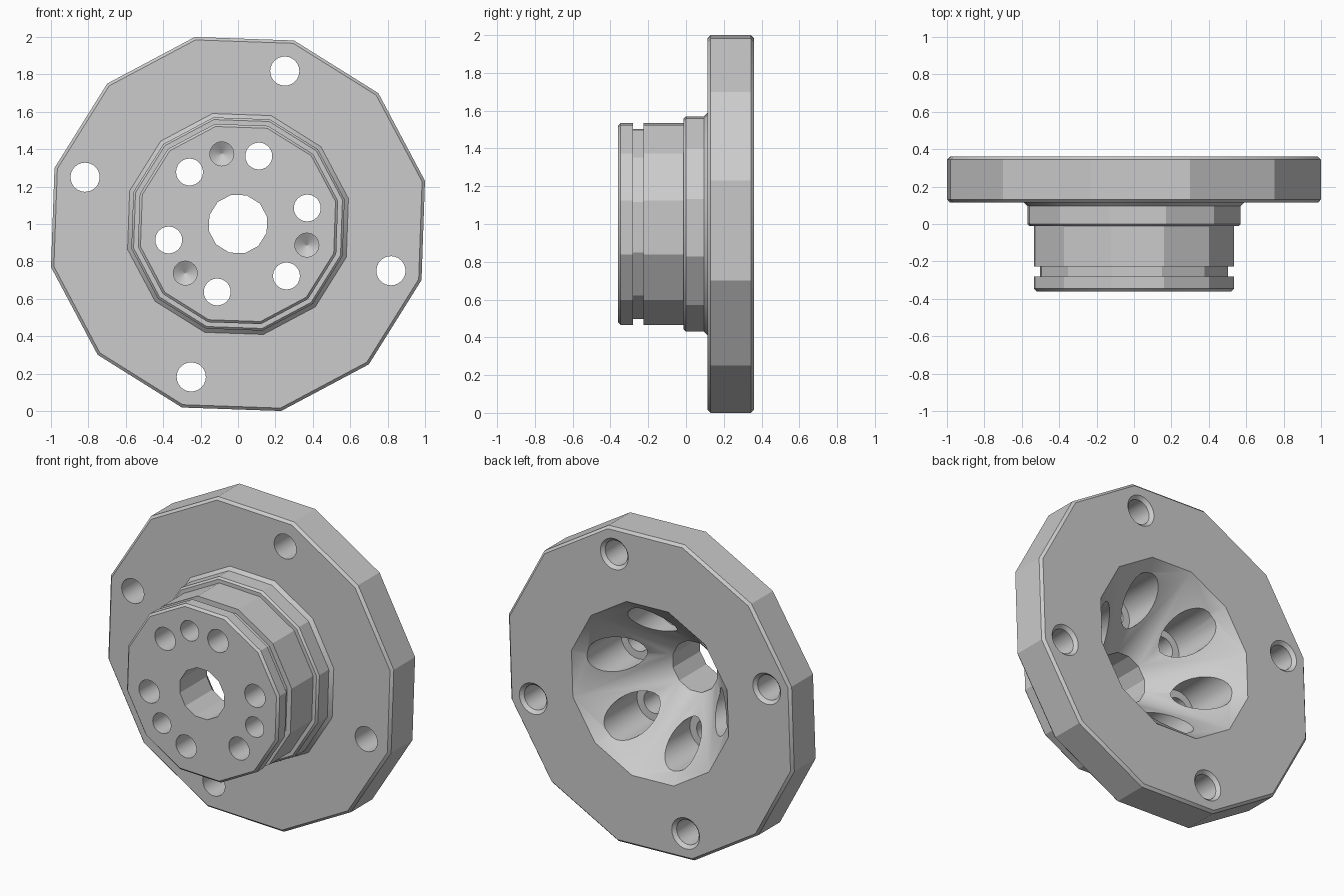
import bpy
import bmesh
from math import sin, cos, radians

cube = bpy.data.objects.get("Cube")
if cube:
    bpy.data.objects.remove(cube)

PHASE = 13      # rotation shared by all facets and hole patterns, in degrees
AXIS_Z = 1.0    # height of the turning axis

steel = bpy.data.materials.new("grey_steel")
steel.use_nodes = True
steel.diffuse_color = (0.6, 0.6, 0.6, 1)
steel.node_tree.nodes["Principled BSDF"].inputs["Base Color"].default_value = (0.6, 0.6, 0.6, 1)


def lathe(name, profile, sides, x=0, z=0, ring=False):
    """Turn (radius, y) points about an axis along y; cap the ends or close the ring."""
    bm = bmesh.new()
    angles = [radians(PHASE + 360 * i / sides) for i in range(sides)]
    loops = [[bm.verts.new((x + r * cos(a), y, AXIS_Z + z + r * sin(a))) for a in angles]
             for r, y in profile]
    pairs = list(zip(loops, loops[1:]))
    if ring:
        pairs.append((loops[-1], loops[0]))
    else:
        bm.faces.new(loops[0])
        bm.faces.new(loops[-1])
    for low, high in pairs:
        for i in range(sides):
            j = (i + 1) % sides
            bm.faces.new((low[i], low[j], high[j], high[i]))
    bmesh.ops.recalc_face_normals(bm, faces=bm.faces)
    mesh = bpy.data.meshes.new(name)
    bm.to_mesh(mesh)
    bm.free()
    mesh.materials.append(steel)
    obj = bpy.data.objects.new(name, mesh)
    bpy.context.collection.objects.link(obj)
    return obj


# Flanged hub: grooved spigot, shoulder, flange, conical back recess and bore
body = lathe("flanged_hub", [
    (0.16, -0.36), (0.535, -0.36), (0.549, -0.346),
    (0.549, -0.28), (0.516, -0.28), (0.516, -0.226), (0.549, -0.226),
    (0.549, -0.012), (0.573, -0.012), (0.585, 0.0),
    (0.585, 0.095), (0.606, 0.115),
    (1.01, 0.115), (1.026, 0.131), (1.026, 0.344), (1.01, 0.36),
    (0.565, 0.36), (0.16, -0.09),
], 12, ring=True)


def drill(profile, count, start, pitch_radius):
    """Cut a ring of equally spaced holes into the hub."""
    for i in range(count):
        a = radians(start + 360 * i / count)
        cutter = lathe("hole_cutter", profile, 24,
                       pitch_radius * cos(a), pitch_radius * sin(a))
        cutter.hide_render = True
        mod = body.modifiers.new("hole", 'BOOLEAN')
        mod.operation = 'DIFFERENCE'
        mod.solver = 'EXACT'
        mod.object = cutter
        bpy.ops.object.modifier_apply(modifier=mod.name)
        bpy.data.objects.remove(cutter)


bpy.context.view_layer.objects.active = body
body.select_set(True)

# Counterbored through holes
drill([(0.072, -0.5), (0.072, -0.05), (0.12, -0.05), (0.12, 0.5)], 6, PHASE, 0.38)
# Blind holes with drill-point bottoms
drill([(0.064, -0.5), (0.064, -0.17), (0.001, -0.13)], 3, PHASE + 90, 0.385)
# Flange bolt holes, chamfered at the back
drill([(0.078, 0.0), (0.078, 0.34), (0.118, 0.38)], 4, PHASE + 60, 0.855)

bpy.ops.object.shade_smooth_by_angle(angle=radians(29.5))
